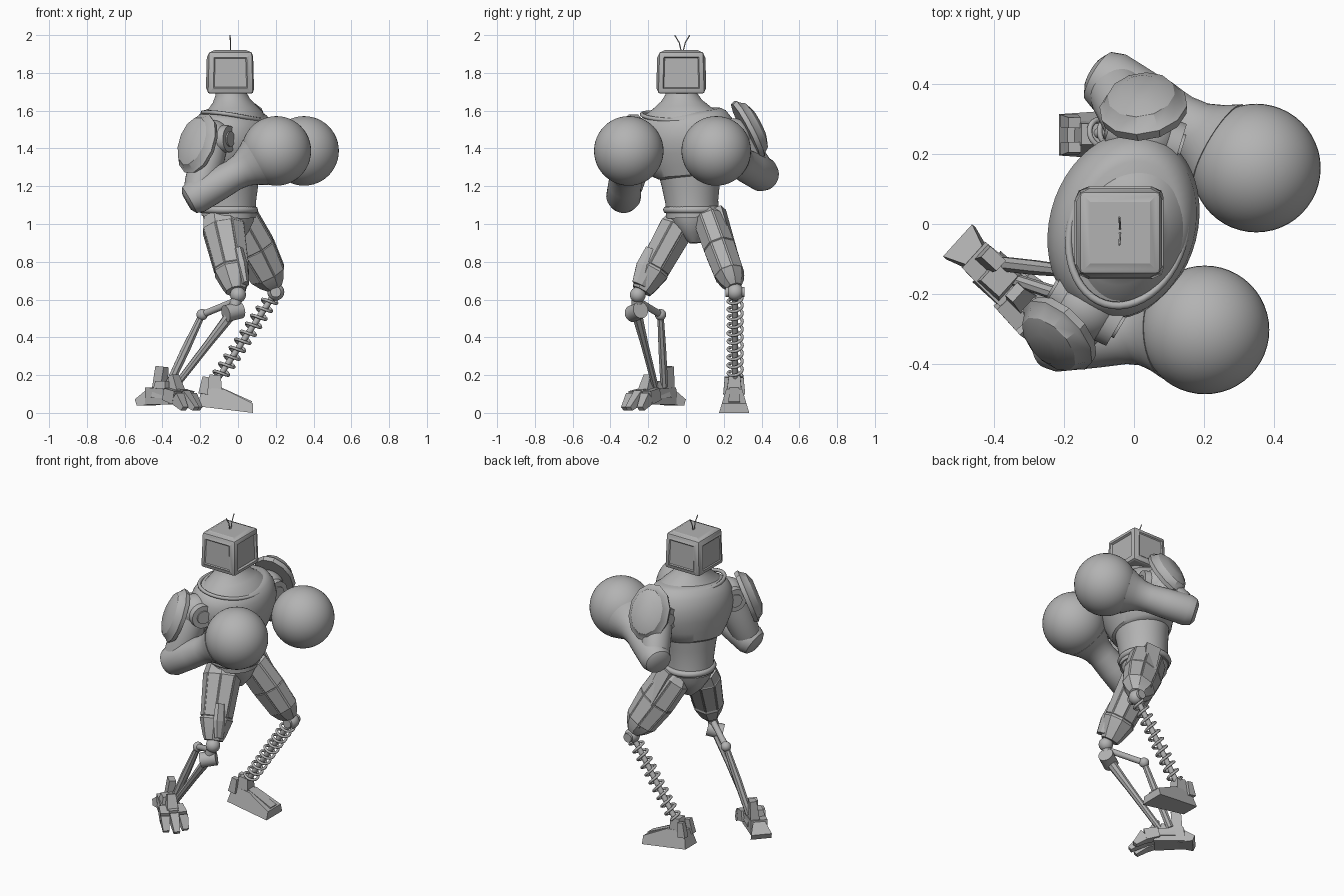
import bpy, bmesh, math
from mathutils import Vector as V

cube = bpy.data.objects.get("Cube")
if cube:
    bpy.data.objects.remove(cube, do_unlink=True)

GREY = (0.45, 0.45, 0.45, 1)
mat = bpy.data.materials.new("plain_grey")
mat.use_nodes = True
mat.diffuse_color = GREY
mat.node_tree.nodes["Principled BSDF"].inputs["Base Color"].default_value = GREY


def finish(name, bm, angle=35):
    """Turn a bmesh into a shaded object."""
    bmesh.ops.recalc_face_normals(bm, faces=bm.faces)
    me = bpy.data.meshes.new(name)
    bm.to_mesh(me)
    bm.free()
    me.materials.append(mat)
    if angle:
        me.polygons.foreach_set("use_smooth", [True] * len(me.polygons))
        me.set_sharp_from_angle(angle=math.radians(angle))
    ob = bpy.data.objects.new(name, me)
    bpy.context.collection.objects.link(ob)
    return ob


def loft(name, a, b, rings, n=32, ref=(1, 0, 0), angle=35, panel=0):
    """Loft from a to b; rings hold (t, radius along ref, radius across)."""
    a, b = V(a), V(b)
    axis = (b - a).normalized()
    u = V(ref)
    u = (u - axis * u.dot(axis)).normalized()
    w = axis.cross(u)
    k = math.sqrt(2) if n == 4 else 1
    bm = bmesh.new()
    loops = []
    for t, r, s in rings:
        c = a.lerp(b, t)
        loops.append([bm.verts.new(c + u * r * k * math.cos(g) + w * s * k * math.sin(g))
                      for g in [math.tau * (i + .5) / n for i in range(n)]])
    sides = []
    for p, q in zip(loops, loops[1:]):
        for i in range(n):
            j = (i + 1) % n
            sides.append(bm.faces.new((p[i], p[j], q[j], q[i])))
    bm.faces.new(loops[0])
    bm.faces.new(loops[-1])
    if panel:
        bmesh.ops.recalc_face_normals(bm, faces=bm.faces)
        big = [f for f in sides if f.calc_area() > .008]
        bmesh.ops.inset_individual(bm, faces=big, thickness=.006, depth=panel)
    return finish(name, bm, angle)


def rod(name, a, b, r, r2=None, n=16):
    r2 = r2 or r
    return loft(name, a, b, [(0, r, r), (1, r2, r2)], n, ref=(.3, .5, .8))


def block(name, a, b, w1, h1, w2, h2, ref=(0, 0, 1)):
    return loft(name, a, b, [(0, h1, w1), (1, h2, w2)], 4, ref, angle=0)


def ball(name, c, r):
    bm = bmesh.new()
    bmesh.ops.create_uvsphere(bm, u_segments=48, v_segments=24, radius=r)
    bmesh.ops.translate(bm, verts=bm.verts, vec=c)
    return finish(name, bm)


def tube(name, pts, r, closed=False):
    """Round tube along a list of points."""
    cu = bpy.data.curves.new(name, 'CURVE')
    cu.dimensions = '3D'
    cu.bevel_depth = r
    cu.bevel_resolution = 2
    cu.use_fill_caps = True
    sp = cu.splines.new('POLY')
    sp.points.add(len(pts) - 1)
    for p, q in zip(sp.points, pts):
        p.co = (*q, 1)
    sp.use_cyclic_u = closed
    cu.materials.append(mat)
    ob = bpy.data.objects.new(name, cu)
    bpy.context.collection.objects.link(ob)
    return ob


# Body axes: the torso is turned towards its right
face = V((math.cos(.3), -math.sin(.3), 0))
side = V((math.sin(.3), math.cos(.3), 0))


def oval(c, r, s, tilt=0, n=48):
    return [V(c) + face * r * math.cos(g) + side * s * math.sin(g)
            + V((0, 0, -tilt * math.cos(g) - tilt * .4 * math.cos(2 * g)))
            for g in [math.tau * i / n for i in range(n)]]


# Head: bevelled box, sunk screen in front, raised panels elsewhere
bm = bmesh.new()
bmesh.ops.create_cube(bm, size=1)
for v in bm.verts:
    taper = .95 if v.co.z > 0 else 1
    v.co = V((v.co.x * .245 * taper - .04, v.co.y * .25 * taper - .025, v.co.z * .222 + 1.801))
bmesh.ops.bevel(bm, geom=bm.edges[:], offset=.014, segments=2, affect='EDGES', profile=.5)
bm.normal_update()
walls = [f for f in bm.faces if f.calc_area() > .02 and f.normal.z > -.5]
screen = [f for f in walls if f.normal.x > .5]
panels = [f for f in walls if f.normal.x < .5]
bmesh.ops.inset_individual(bm, faces=screen, thickness=.018, depth=.003)
bmesh.ops.inset_individual(bm, faces=screen, thickness=.008, depth=-.012)
bmesh.ops.inset_individual(bm, faces=panels, thickness=.024, depth=.008)
bmesh.ops.inset_individual(bm, faces=[f for f in panels if f.normal.z < .5],
                           thickness=.008, depth=-.005)
finish("head", bm, 20)
for s in (-1, 1):
    tube("antenna", [(-.04, -.02 + s * .004, 1.91), (-.04, -.02 + s * .016, 1.96),
                     (-.042, -.02 + s * .04, 2.0)], .003)

# Torso
loft("neck", (-.025, -.02, 1.55), (-.04, -.025, 1.72),
     [(0, .168, .222), (.2, .152, .2), (.38, .128, .155), (.6, .098, .11),
      (.8, .083, .086), (1, .078, .078)], 48, face)
loft("chest", (-.045, .02, 1.255), (-.02, -.02, 1.605),
     [(0, .145, .17), (.05, .17, .2), (.2, .185, .235), (.4, .203, .265), (.6, .212, .275),
      (.8, .198, .262), (.92, .172, .235), (.97, .145, .205)], 48, face)
tube("collar", oval((-.018, -.018, 1.578), .163, .22, .02), .011, True)
loft("abdomen", (-.05, .035, 1.04), (-.04, .02, 1.3),
     [(0, .145, .14), (.3, .142, .14), (.65, .15, .155), (1, .16, .175)], 48, face)
tube("belt", oval((-.05, .035, 1.075), .137, .137), .02, True)
loft("pelvis", (-.04, .05, .9), (-.05, .035, 1.07),
     [(0, .05, .03), (.3, .1, .075), (.65, .132, .115), (1, .142, .138)], 24, face)


# Arms
def arm(tag, shoulder, disc_axis, elbow, glove, pad, pad_normal):
    s, e, g = V(shoulder), V(elbow), V(glove)
    d = V(disc_axis).normalized()
    ball(tag + "_shoulder_ball", s, .1)
    for k in (-1, 1):
        rod(tag + "_shoulder_disc", s, s + d * k * .105, .08, .07, 32)
        rod(tag + "_shoulder_hub", s, s + d * k * .113, .04, .04, 24)
    loft(tag + "_upper_arm", s, e, [(0, .085, .085), (.35, .092, .092), (.8, .085, .085),
                                    (1, .075, .075)], 32)
    d = (g - e).normalized()
    loft(tag + "_forearm", e - d * .065, g,
         [(0, .05, .05), (.03, .078, .078), (.1, .092, .092), (.35, .088, .088),
          (.52, .083, .083), (.61, .09, .09), (.69, .11, .11), (.77, .138, .138)], 32)
    ball(tag + "_glove", g, .184)
    c, nrm = V(pad), V(pad_normal).normalized()
    loft(tag + "_shoulder_pad", c - nrm * .035, c + nrm * .05,
         [(0, .162, .122), (.3, .17, .128), (.42, .155, .115), (.75, .135, .098),
          (1, .08, .055)], 12, (0, 0, 1), angle=30)
    rod(tag + "_pad_mount", s, c, .06)


arm("right", (-.135, -.235, 1.45), (.85, -.5, 0), (-.215, -.33, 1.15), (.203, -.303, 1.387),
    (-.225, -.325, 1.43), (-.66, -.66, .35))
arm("left", (.03, .25, 1.46), face, (-.06, .4, 1.265), (.35, .16, 1.387),
    (.025, .345, 1.51), (-.15, .85, .45))

# Right leg: armoured thigh and two-rod shin
loft("right_thigh", (-.09, -.015, 1.04), (-.01, -.235, .645),
     [(0, .1, .075), (.15, .115, .095), (.7, .095, .085), (.73, .1, .092),
      (.93, .07, .068), (1, .055, .055)], 8, (1, 0, 0), angle=20, panel=.004)
loft("right_knee_guard", (.0, -.17, .86), (.04, -.25, .68),
     [(0, .03, .05), (.5, .035, .06), (1, .02, .04)], 8, angle=0)
knee = V((0, -.255, .625))
ball("right_knee", knee, .042)
rod("right_knee_link", knee, (-.025, -.262, .54), .03)
rod("right_knee_cylinder", (-.065, -.285, .525), (.015, -.24, .545), .045, .045, 24)
rear = V((-.19, -.135, .52))
rod("right_knee_bar", (-.02, -.25, .59), rear, .018)
ball("right_rear_joint", rear, .03)
loft("right_rear_rod", rear, (-.37, -.115, .14), [(0, .018, .018), (.5, .025, .022),
                                                (1, .022, .022)], 8)
loft("right_front_rod", (-.03, -.262, .53), (-.34, -.16, .13),
     [(0, .03, .03), (.4, .022, .022), (1, .018, .018)], 8)

# Right foot: raised ankle, flared heel and three claws
f, s, up = V((.74, -.67, 0)), V((.67, .74, 0)), V((0, 0, 1))
mid = V((-.385, -.155, 0))
block("right_foot_core", mid - f * .1 + up * .09, mid + f * .08 + up * .085, .05, .045, .06, .04)
block("right_heel", mid - f * .08 + up * .085, mid - f * .155 + up * .055, .035, .045, .062, .018)
block("right_ankle", mid + up * .08, mid + up * .17, .06, .05, .04, .035, f)
block("right_ankle_fin", mid - f * .06 + s * .02 + up * .12,
      mid - f * .05 + s * .03 + up * .245, .028, .03, .02, .03, f)
for k in (-1, 0, 1):
    root = mid + f * .05 + s * k * .045 + up * .1
    bend = mid + f * .13 + s * k * .052 + up * (.09 - .01 * abs(k))
    tip = mid + f * (.22 - .03 * abs(k)) + s * k * .058 + up * .022
    block("right_toe", root, bend, .026, .032, .027, .036)
    block("right_claw", bend, tip, .027, .036, .018, .013)
block("right_toe_guard", mid + f * .09 + up * .1, mid + f * .06 + up * .2, .035, .03, .025, .015, f)

# Left leg: armoured thigh on a coil spring
loft("left_thigh", (-.025, .105, 1.07), (.195, .255, .665),
     [(0, .075, .06), (.12, .115, .085), (.5, .12, .086), (.84, .1, .08), (.93, .075, .066),
      (1, .045, .04)], 8, (1, 0, 0), angle=20, panel=.004)
block("left_thigh_plate", (.01, .18, 1.08), (.15, .285, .73), .045, .02, .035, .015, (.2, 1, .4))
knee = V((.2, .26, .64))
ball("left_knee", knee, .045)
rod("left_knee_pin", knee - V((0, .05, 0)), knee + V((0, .05, 0)), .028)
ankle = V((-.115, .26, .17))
rod("left_shin_core", knee, ankle, .016)
axis = (ankle - knee).normalized()
e1 = V((0, 1, 0))
e2 = axis.cross(e1)
turns, steps = 10, 20
tube("left_spring", [knee.lerp(ankle, .06 + .9 * i / (turns * steps))
                     + (e1 * math.cos(math.tau * i / steps)
                        + e2 * math.sin(math.tau * i / steps)) * .038
                     for i in range(turns * steps + 1)], .008)

# Left foot: wedge profile, narrower on top
outline = [(-.215, .035), (-.19, .135), (-.07, .125), (.08, .05), (.08, .0)]
bm = bmesh.new()
rows = []
for k in (-1, 1):
    rows.append([bm.verts.new((x, .255 + k * (.08 - z * .3) * (.85 if x < -.15 else 1), z))
                 for x, z in outline])
for row in rows:
    bm.faces.new(row)
for i in range(5):
    j = (i + 1) % 5
    bm.faces.new((rows[0][i], rows[0][j], rows[1][j], rows[1][i]))
finish("left_foot", bm, 0)
block("left_foot_ridge", (-.1, .255, .12), (.07, .255, .05), .025, .018, .03, .012)
block("left_ankle", (-.13, .255, .11), (-.12, .257, .2), .04, .045, .03, .03, (1, 0, 0))
for k in (-1, 1):
    block("left_heel_post", (-.185, .255 + k * .04, .1), (-.17, .255 + k * .035, .19),
          .018, .025, .015, .018, (1, 0, 0))
